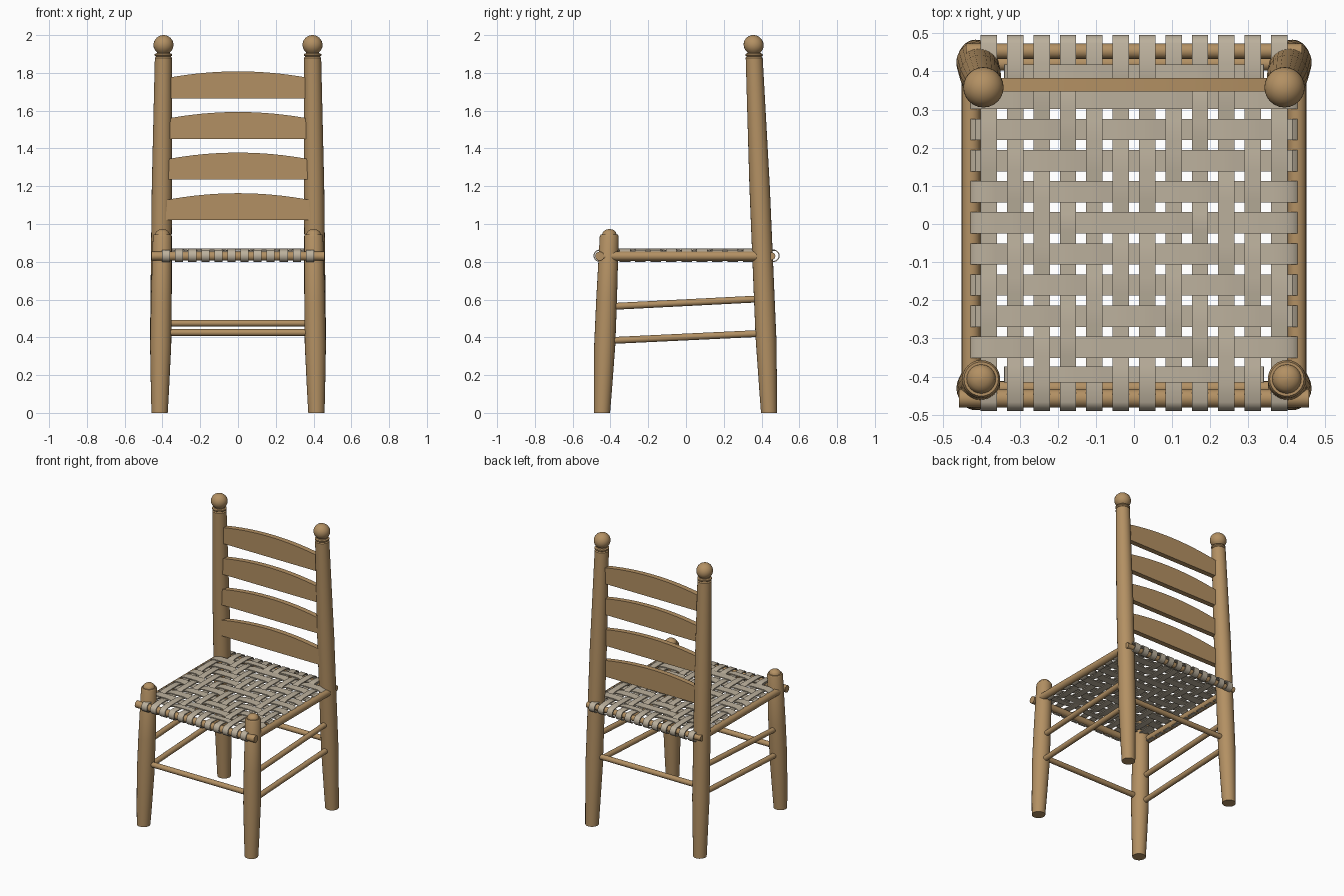
import bpy, bmesh
from math import sin, cos, pi, radians
from mathutils import Vector

if "Cube" in bpy.data.objects:
    bpy.data.objects.remove(bpy.data.objects["Cube"])


def material(name, color):
    m = bpy.data.materials.new(name)
    m.use_nodes = True
    m.diffuse_color = color
    m.node_tree.nodes["Principled BSDF"].inputs["Base Color"].default_value = color
    return m


wood = material("warm wood", (0.45, 0.28, 0.125, 1))
cane = material("pale woven splint", (0.50, 0.435, 0.335, 1))


def loft(name, rings, mat):
    """Skin a row of equal closed rings and cap both ends."""
    bm = bmesh.new()
    loops = [[bm.verts.new(p) for p in ring] for ring in rings]
    n = len(loops[0])
    for a, b in zip(loops, loops[1:]):
        for k in range(n):
            bm.faces.new((a[k], a[(k + 1) % n], b[(k + 1) % n], b[k]))
    bm.faces.new(loops[0])
    bm.faces.new(loops[-1])
    bmesh.ops.recalc_face_normals(bm, faces=bm.faces)
    mesh = bpy.data.meshes.new(name)
    bm.to_mesh(mesh)
    bm.free()
    mesh.materials.append(mat)
    obj = bpy.data.objects.new(name, mesh)
    bpy.context.collection.objects.link(obj)
    bpy.ops.object.select_all(action='DESELECT')
    obj.select_set(True)
    bpy.context.view_layer.objects.active = obj
    bpy.ops.object.shade_smooth_by_angle(angle=radians(35))
    return obj


def post(name, foot, top, profile):
    """Turned post with level rings; profile holds (height, radius)."""
    foot, top = Vector(foot), Vector(top)
    rings = []
    for z, r in profile:
        c = foot.lerp(top, z / top.z)
        rings.append([(c.x + r * cos(a), c.y + r * sin(a), z)
                      for a in (2 * pi * k / 24 for k in range(24))])
    loft(name, rings, wood)


def rod(name, a, b, r):
    a, b = Vector(a), Vector(b)
    turn = (b - a).to_track_quat('Z', 'Y')
    circle = [turn @ Vector((r * cos(t), r * sin(t), 0))
              for t in (2 * pi * k / 16 for k in range(16))]
    loft(name, [[p + v for v in circle] for p in (a, b)], wood)


# Turned posts: front with a low dome, back with a ball finial
dome = [(0.945 + 0.028 * sin(t), 0.038 * cos(t))
        for t in (radians(d) for d in (0, 20, 40, 60, 80, 88))]
front_profile = [(0, 0.043), (0.12, 0.048), (0.36, 0.056), (0.6, 0.055),
                 (0.935, 0.05), (0.945, 0.045)] + dome
ball = [(1.948 + 0.052 * sin(t), 0.053 * cos(t))
        for t in (radians(d) for d in range(-50, 90, 12))]
back_profile = [(0, 0.043), (0.12, 0.047), (0.4, 0.055), (1.2, 0.054),
                (1.88, 0.045), (1.886, 0.039), (1.892, 0.046), (1.9, 0.046),
                (1.904, 0.036)] + ball

for side, s in (("left", 1), ("right", -1)):
    post("front_post_" + side, (s * 0.415, -0.445, 0), (s * 0.4, -0.405, 0.973), front_profile)
    post("back_post_" + side, (s * 0.415, 0.44, 0), (s * 0.394, 0.356, 2), back_profile)
    rod("side_rail_" + side, (s * 0.427, -0.44, 0.83), (s * 0.427, 0.43, 0.83), 0.025)
    rod("upper_side_stretcher_" + side, (s * 0.41, -0.42, 0.562), (s * 0.41, 0.42, 0.605), 0.018)
    rod("lower_side_stretcher_" + side, (s * 0.412, -0.42, 0.382), (s * 0.412, 0.42, 0.422), 0.018)

# Cross rails and stretchers
rod("front_rail", (-0.458, -0.457, 0.83), (0.458, -0.457, 0.83), 0.024)
rod("back_rail", (-0.44, 0.453, 0.83), (0.44, 0.453, 0.83), 0.02)
rod("front_stretcher", (-0.41, -0.43, 0.425), (0.41, -0.43, 0.425), 0.018)
rod("back_stretcher", (-0.41, 0.42, 0.475), (0.41, 0.42, 0.475), 0.018)

# Arched back slats
for i in range(4):
    base = 1.02 + 0.215 * i
    rings = []
    for k in range(17):
        x = -0.38 + 0.76 * k / 16
        top = base + 0.143 - 0.034 * (x / 0.37) ** 2
        rings.append([(x, 0.347, base), (x, 0.383, base), (x, 0.383, top), (x, 0.347, top)])
    loft("back_slat_%d" % (i + 1), rings, wood)

# Woven seat
LIFT, TOP, WRAP, THICK = 0.004, 0.862, 0.03, 0.006
columns = [(i - 5.5) * 0.0692 for i in range(12)]
rows = [(j - 5) * 0.0815 + 0.003 for j in range(11)]
rows[0], rows[-1] = -0.394, 0.397
COL_W, ROW_W = 0.0215, 0.028


def column_over(i, j):
    """Twill mirrored about the middle, giving a diamond weave."""
    return (min(i, 11 - i) + abs(j - 5)) % 4 in (2, 3)


def strip(name, crossings, half, ends, wrapped, place, width):
    """Ribbon through (position, over) crossings, curled under at both ends."""
    path = []
    arc = [radians(d) for d in range(-100, 90, 19)]
    if wrapped:
        path += [(ends[0] - WRAP * cos(t), TOP - WRAP + WRAP * sin(t)) for t in arc]
    else:
        path.append((ends[0], TOP))
    for p, over in crossings:
        z = TOP + (LIFT if over else -LIFT)
        path += [(p - half * 0.8, z), (p + half * 0.8, z)]
    if wrapped:
        path += [(ends[1] + WRAP * cos(t), TOP - WRAP + WRAP * sin(t)) for t in reversed(arc)]
    else:
        path.append((ends[1], TOP))
    path = [Vector(p) for p in path]
    rings = []
    for k, p in enumerate(path):
        d = (path[min(k + 1, len(path) - 1)] - path[max(k - 1, 0)]).normalized()
        n = Vector((-d.y, d.x)) * THICK / 2
        rings.append([place(q.x, w, q.y) for q, w in
                      ((p + n, -width), (p + n, width), (p - n, width), (p - n, -width))])
    loft(name, rings, cane)


for i, x in enumerate(columns):
    strip("seat_lengthwise_strip_%d" % (i + 1),
          [(y, column_over(i, j)) for j, y in enumerate(rows)], ROW_W,
          (-0.457, 0.463), True, lambda u, w, z, x=x: (x + w, u, z), COL_W)

for j, y in enumerate(rows):
    edge = j in (0, 10)
    used = range(1, 11) if edge else range(12)
    strip("seat_crosswise_strip_%d" % (j + 1),
          [(columns[i], not column_over(i, j)) for i in used], COL_W,
          (-0.34, 0.34) if edge else (-0.405, 0.405), not edge,
          lambda u, w, z, y=y: (u, y + w, z), 0.021 if edge else ROW_W)
